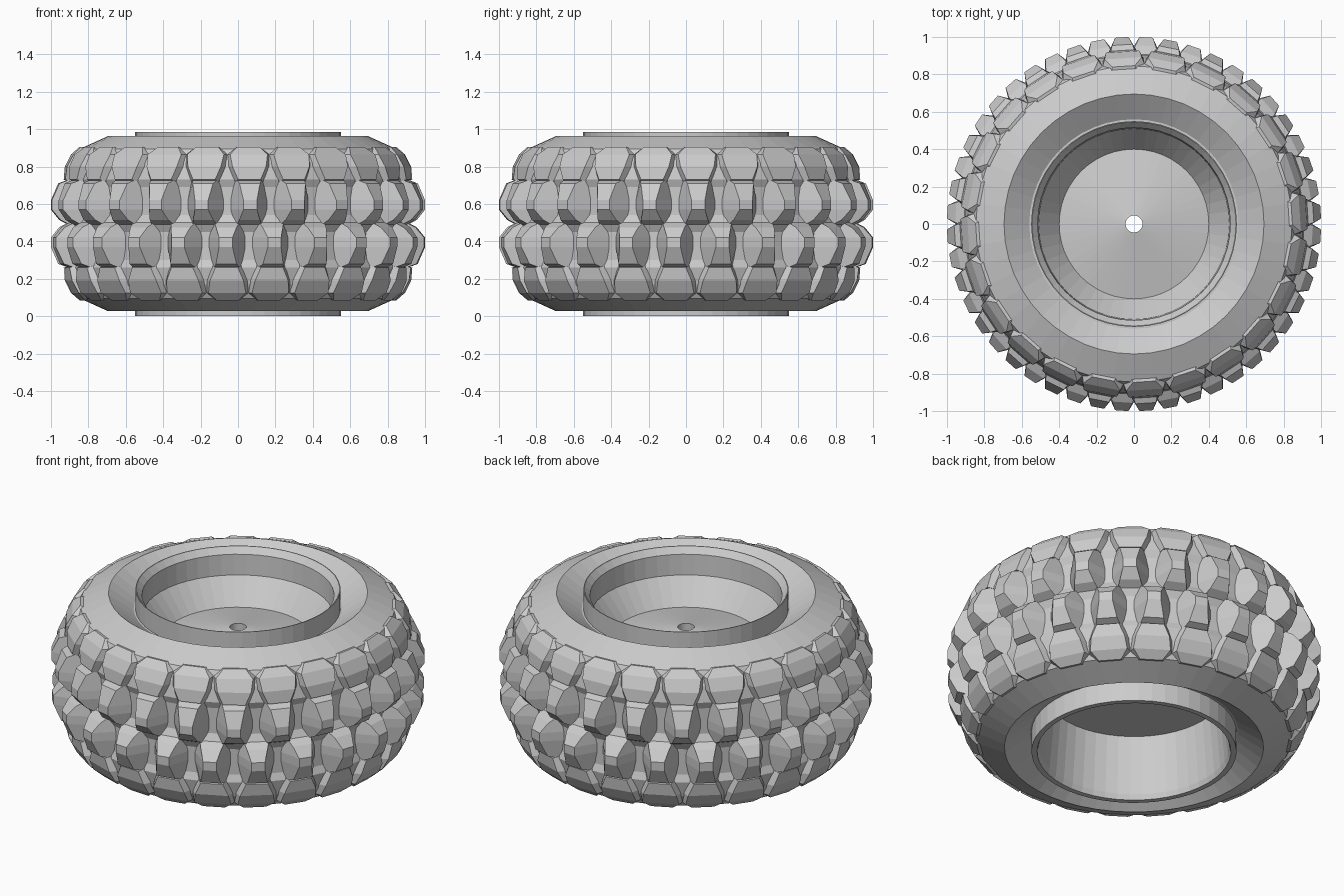
import bpy, bmesh
from math import pi, sin, cos, radians

if "Cube" in bpy.data.objects:
    bpy.data.objects.remove(bpy.data.objects["Cube"])

MID = 0.495      # mid-height of the wheel
SEG = 48         # sides of the lathed parts
LUGS = 24        # tread blocks per row
PHASE = radians(3.75)


def finish(name, bm):
    bmesh.ops.recalc_face_normals(bm, faces=bm.faces)
    me = bpy.data.meshes.new(name)
    bm.to_mesh(me)
    bm.free()
    ob = bpy.data.objects.new(name, me)
    bpy.context.collection.objects.link(ob)
    return ob


def lathe(name, profile):
    """Revolve a closed (r, z) profile around z."""
    bm = bmesh.new()
    rings = []
    for i in range(SEG):
        a = 2 * pi * i / SEG
        rings.append([bm.verts.new((r * cos(a), r * sin(a), z)) for r, z in profile])
    n = len(profile)
    for i in range(SEG):
        p, q = rings[i], rings[(i + 1) % SEG]
        for j in range(n):
            k = (j + 1) % n
            bm.faces.new((p[j], q[j], q[k], p[k]))
    return finish(name, bm)


def tread_row(name, outer, base, phase, lower):
    """Ring of blocks lofted from rows of (half width, r, z), outer face over base."""
    bm = bmesh.new()
    for i in range(LUGS):
        a = 2 * pi * i / LUGS - pi / 2 + phase

        def vert(t, r, z):
            if lower:
                z = 2 * MID - z
            return bm.verts.new((r * cos(a) - t * sin(a), r * sin(a) + t * cos(a), z))

        o = [(vert(-t, r, z), vert(t, r, z)) for t, r, z in outer]
        b = [(vert(-t, r, z), vert(t, r, z)) for t, r, z in base]
        faces = []
        for k in range(len(o) - 1):
            faces.append((o[k][0], o[k][1], o[k + 1][1], o[k + 1][0]))
            faces.append((b[k][0], b[k][1], b[k + 1][1], b[k + 1][0]))
            for s in (0, 1):
                faces.append((o[k][s], o[k + 1][s], b[k + 1][s], b[k][s]))
        for e in (0, -1):
            faces.append((o[e][0], o[e][1], b[e][1], b[e][0]))
        for f in faces:
            bm.faces.new(f)
    return finish(name, bm)


# Tyre carcass: symmetric profile with dished sidewalls and grooved tread floor
half = [(0.545, 0.87), (0.56, 0.87), (0.695, 0.963), (0.845, 0.895),
        (0.885, 0.82), (0.905, 0.73), (0.89, 0.69), (0.89, 0.54), (0.91, 0.50)]
lathe("tyre_body", half + [(r, 2 * MID - z) for r, z in reversed(half)])

# Rim: lips, funnel, domed hub with axle hole, deep back side
lathe("rim", [
    (0.55, 0.85), (0.55, 0.985), (0.545, 0.985), (0.515, 0.95), (0.51, 0.83),
    (0.40, 0.69), (0.045, 0.76), (0.045, 0.37), (0.48, 0.37), (0.51, 0.03),
    (0.52, 0.0), (0.55, 0.0), (0.55, 0.14)])

# Shoulder blocks wrapping the tyre edge
shoulder_outer = [(0.06, 0.845, 0.905), (0.10, 0.888, 0.865),
                  (0.09, 0.922, 0.80), (0.06, 0.93, 0.73)]
shoulder_base = [(0.067, 0.82, 0.90), (0.112, 0.85, 0.865),
                 (0.112, 0.87, 0.80), (0.085, 0.88, 0.715)]

# Centre knobs continuing each shoulder block towards the middle
knob_outer = [(0.055, 0.96, 0.71), (0.036, 1.0, 0.62),
              (0.036, 1.0, 0.57), (0.055, 0.955, 0.515)]
knob_base = [(0.075, 0.88, 0.74), (0.098, 0.88, 0.62),
             (0.098, 0.88, 0.57), (0.075, 0.88, 0.475)]

for side, lower, sign in (("upper", False, 1), ("lower", True, -1)):
    tread_row(side + "_shoulder_blocks", shoulder_outer, shoulder_base, sign * PHASE, lower)
    tread_row(side + "_centre_knobs", knob_outer, knob_base, sign * PHASE, lower)
